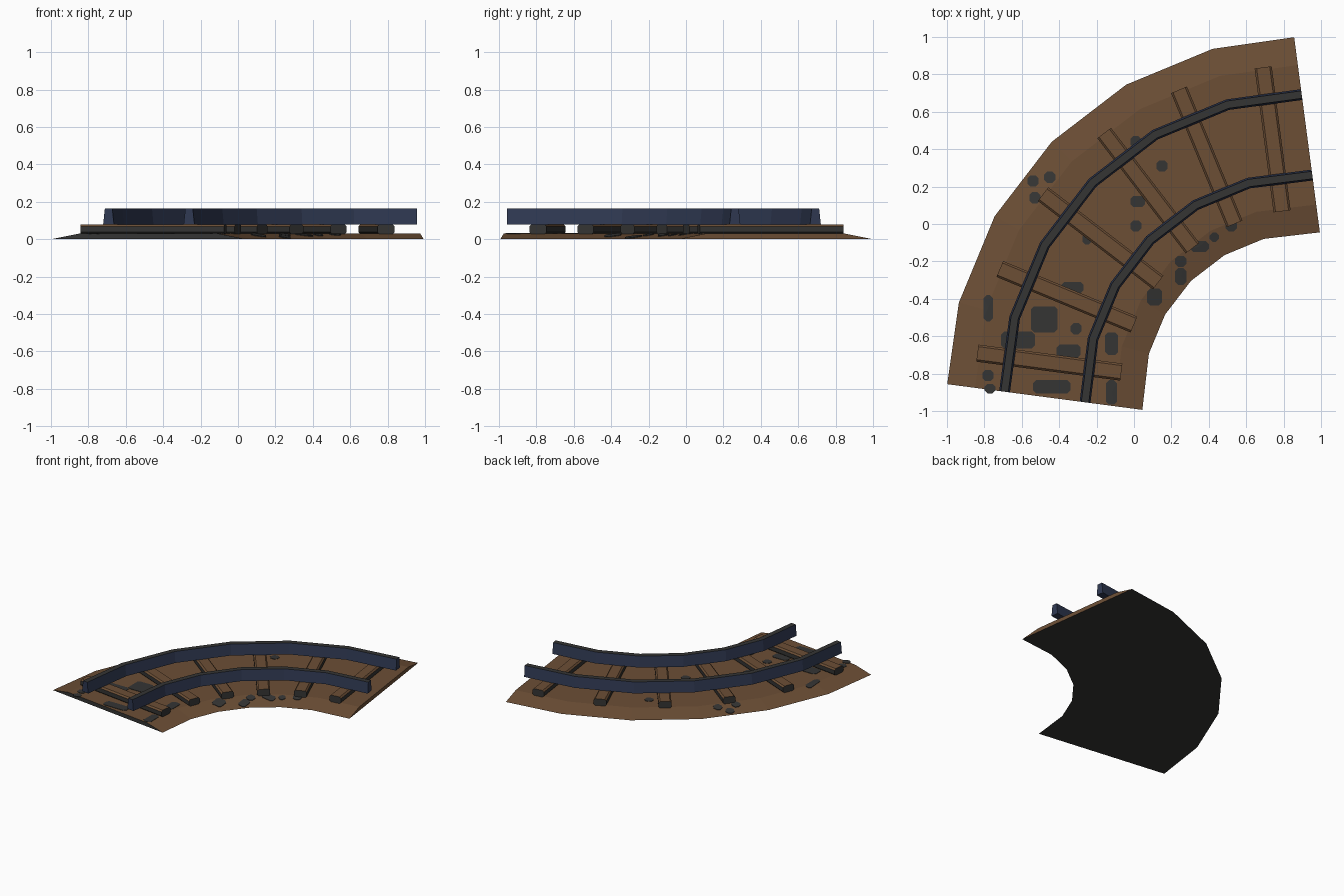
import bpy, bmesh, math
from mathutils import Vector

if "Cube" in bpy.data.objects:
    bpy.data.objects.remove(bpy.data.objects["Cube"])


def material(name, rgb):
    m = bpy.data.materials.new(name)
    m.diffuse_color = (*rgb, 1)
    m.use_nodes = True
    m.node_tree.nodes["Principled BSDF"].inputs["Base Color"].default_value = m.diffuse_color
    return m


BROWN = material("earth brown", (0.15, 0.077, 0.036))
GREY = material("dark grey", (0.035, 0.035, 0.034))
NAVY = material("navy steel", (0.029, 0.041, 0.085))


def polar(deg, r=1.0):
    return Vector((math.cos(math.radians(deg)), math.sin(math.radians(deg)))) * r


# Centre line: 15 degree arc steps plus one straight step at each end
C, R, STEP = Vector((0.918, -0.918)), 1.394, 0.371
path = [C + polar(a, R) for a in (165, 150, 135, 120, 105)]
path = [path[0] + polar(262.5, STEP)] + path + [path[-1] + polar(7.5, STEP)]
normals = [polar(a) for a in (172.5, 165, 150, 135, 120, 105, 97.5)]


def finish(name, bm, mats, rule=None):
    bmesh.ops.recalc_face_normals(bm, faces=bm.faces)
    bm.normal_update()
    if rule:
        for f in bm.faces:
            f.material_index = rule(f)
    me = bpy.data.meshes.new(name)
    bm.to_mesh(me)
    bm.free()
    for m in mats:
        me.materials.append(m)
    ob = bpy.data.objects.new(name, me)
    bpy.context.collection.objects.link(ob)
    return ob


def sweep(name, pts, nrm, profile, mats, rule):
    """Sweep a closed (offset, height) profile along a flat path."""
    bm = bmesh.new()
    rings = [[bm.verts.new((*(p + n * o), z)) for o, z in profile]
             for p, n in zip(pts, nrm)]
    k = len(profile)
    for a, b in zip(rings, rings[1:]):
        for i in range(k):
            j = (i + 1) % k
            bm.faces.new((a[i], a[j], b[j], b[i]))
    bm.faces.new(rings[0])
    bm.faces.new(rings[-1])
    return finish(name, bm, mats, rule)


# Ballast bed with sloping shoulders, dark underside and front end
HALF, SHOULDER, BED = 0.526, 0.15, 0.03
sweep("ballast_bed", path, normals,
      [(-HALF, 0), (HALF, 0), (HALF - SHOULDER, BED), (SHOULDER - HALF, BED)],
      [BROWN, GREY], lambda f: int(f.normal.z < -0.5 or f.normal.y < -0.95))

# Rails: grey running top, navy sides
for side, name in ((1, "outer_rail"), (-1, "inner_rail")):
    o = side * 0.217
    sweep(name, path, normals,
          [(o - 0.029, 0.08), (o + 0.029, 0.08), (o + 0.02, 0.165), (o - 0.02, 0.165)],
          [NAVY, GREY], lambda f: int(f.normal.z > 0.5))

# Sleepers: one in the middle of each segment, chamfered, brown top
for i, (a, b) in enumerate(zip(path, path[1:])):
    mid, along = (a + b) / 2, (b - a).normalized()
    across = Vector((-along.y, along.x))
    sweep(f"sleeper_{i + 1}", [mid - across * 0.388, mid + across * 0.388], [along] * 2,
          [(-0.036, 0.028), (0.036, 0.028), (0.046, 0.038), (0.046, 0.069),
           (0.035, 0.08), (-0.035, 0.08), (-0.046, 0.069), (-0.046, 0.038)],
          [GREY, BROWN], lambda f: int(f.normal.z > 0.3))


def bed_height(p):
    """Height of the bed surface below a plan position."""
    dist = []
    for a, b in zip(path, path[1:]):
        t = max(0, min(1, (p - a).dot(b - a) / (b - a).length_squared))
        dist.append((p - a.lerp(b, t)).length)
    return BED * max(0, min(1, (HALF - min(dist)) / SHOULDER))


# Grey stone patches: thin corner-cut plates lying on the bed (x, y, width, depth)
patches = [
    (-.48, -.51, .14, .14), (-.62, -.62, .18, .09), (-.35, -.68, .13, .07),
    (-.44, -.87, .20, .07), (-.12, -.64, .07, .12), (-.12, -.90, .06, .13),
    (-.33, -.34, .12, .06), (-.78, -.45, .05, .14), (-.78, -.81, .06, .06),
    (-.77, -.88, .06, .05), (-.31, -.56, .06, .06), (.01, .44, .06, .06),
    (.02, .12, .08, .06), (.01, -.01, .06, .06), (.15, .31, .06, .06),
    (-.25, -.08, .05, .06), (-.54, .23, .06, .06), (-.45, .25, .06, .06),
    (-.53, .14, .06, .06), (.25, -.20, .06, .06), (.25, -.28, .06, .09),
    (.11, -.39, .08, .09), (.35, -.12, .10, .06), (.43, -.07, .05, .05),
    (.52, -.01, .06, .06)]
bm = bmesh.new()
for x, y, w, d in patches:
    c = 0.016
    w, d = w / 2, d / 2
    ring = [(w, c - d), (w, d - c), (w - c, d), (c - w, d),
            (-w, d - c), (-w, c - d), (c - w, -d), (w - c, -d)]
    pts = [Vector((x + u, y + v)) for u, v in ring]
    top = [bm.verts.new((*p, bed_height(p) + 0.003)) for p in pts]
    low = [bm.verts.new((*p, max(0, bed_height(p) - 0.002))) for p in pts]
    hub = Vector((x, y))
    hub = bm.verts.new((*hub, bed_height(hub) + 0.003))
    for i in range(8):
        j = (i + 1) % 8
        bm.faces.new((top[i], top[j], hub))
        bm.faces.new((low[i], low[j], top[j], top[i]))
    bm.faces.new(low[::-1])
finish("stone_patches", bm, [GREY])
